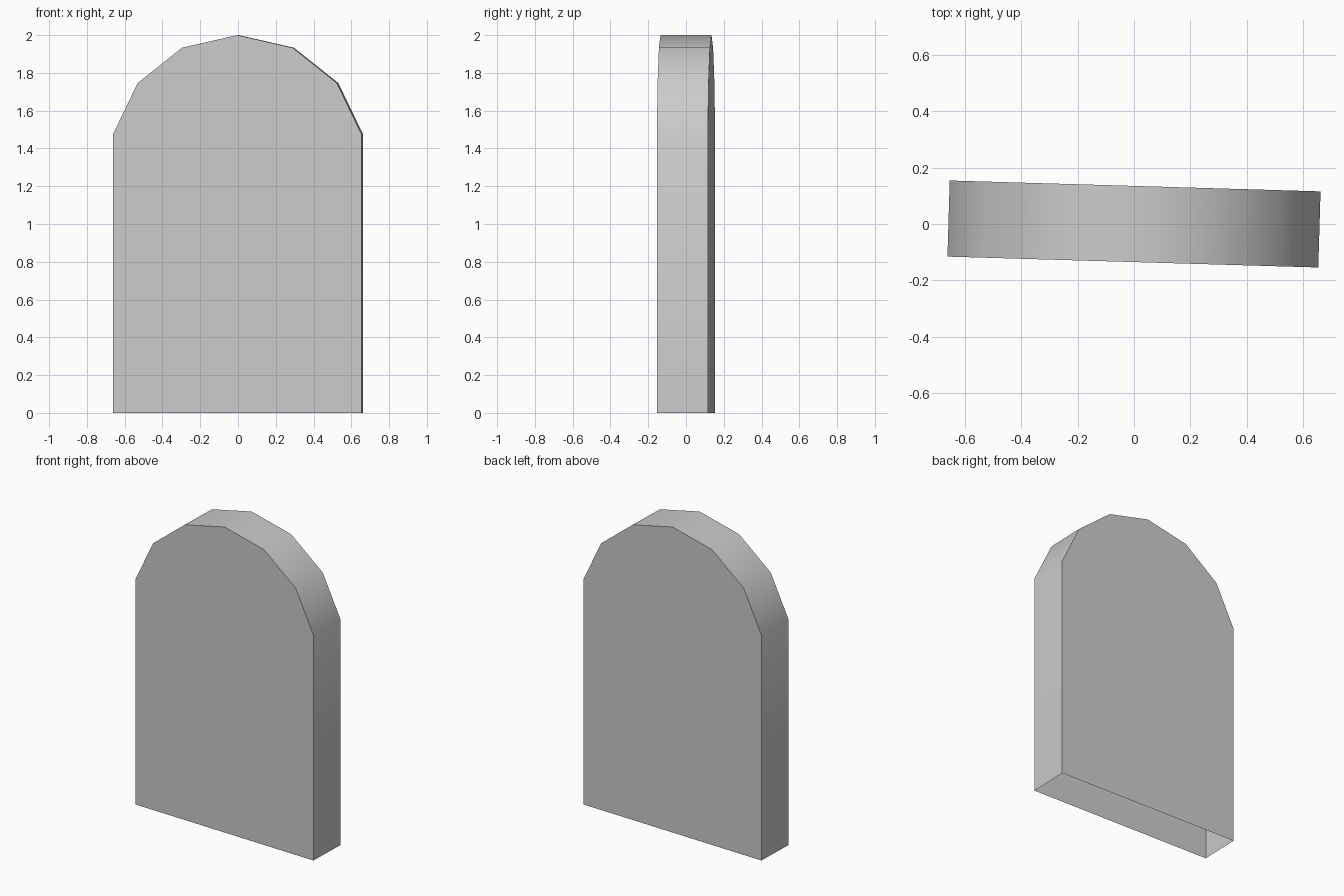
import bpy, bmesh
from math import sin, cos, pi, radians
from mathutils import Matrix

if "Cube" in bpy.data.objects:
    bpy.data.objects.remove(bpy.data.objects["Cube"])

RADIUS, DEPTH, HEIGHT = 0.675, 0.27, 2.0
CENTRE_Z = HEIGHT - RADIUS
STEP = pi / 7          # arch follows a 14-sided circle

# Slab outline: arch from left to right, then the two bottom corners
arch = [(RADIUS * sin(i * STEP), CENTRE_Z + RADIUS * cos(i * STEP)) for i in range(-3, 4)]
half_width = arch[-1][0]
outline = arch + [(half_width, 0), (-half_width, 0)]

bm = bmesh.new()
front = [bm.verts.new((x, -DEPTH / 2, z)) for x, z in outline]
back = [bm.verts.new((x, DEPTH / 2, z)) for x, z in outline]
bm.faces.new(front)
bm.faces.new(back[::-1])

# Sides and arched top; the underside stays open
n = len(outline)
for i in range(n):
    if i != n - 2:
        j = (i + 1) % n
        bm.faces.new((front[i], back[i], back[j], front[j]))
bmesh.ops.recalc_face_normals(bm, faces=bm.faces)

# The slab is turned slightly about the vertical axis
bm.transform(Matrix.Rotation(radians(-1.68), 4, 'Z'))

mesh = bpy.data.meshes.new("arched_slab")
bm.to_mesh(mesh)
bm.free()
slab = bpy.data.objects.new("arched_slab", mesh)
bpy.context.collection.objects.link(slab)

# Smooth arch with crisp front and back rims
bpy.context.view_layer.objects.active = slab
slab.select_set(True)
bpy.ops.object.shade_smooth_by_angle(angle=radians(30))
